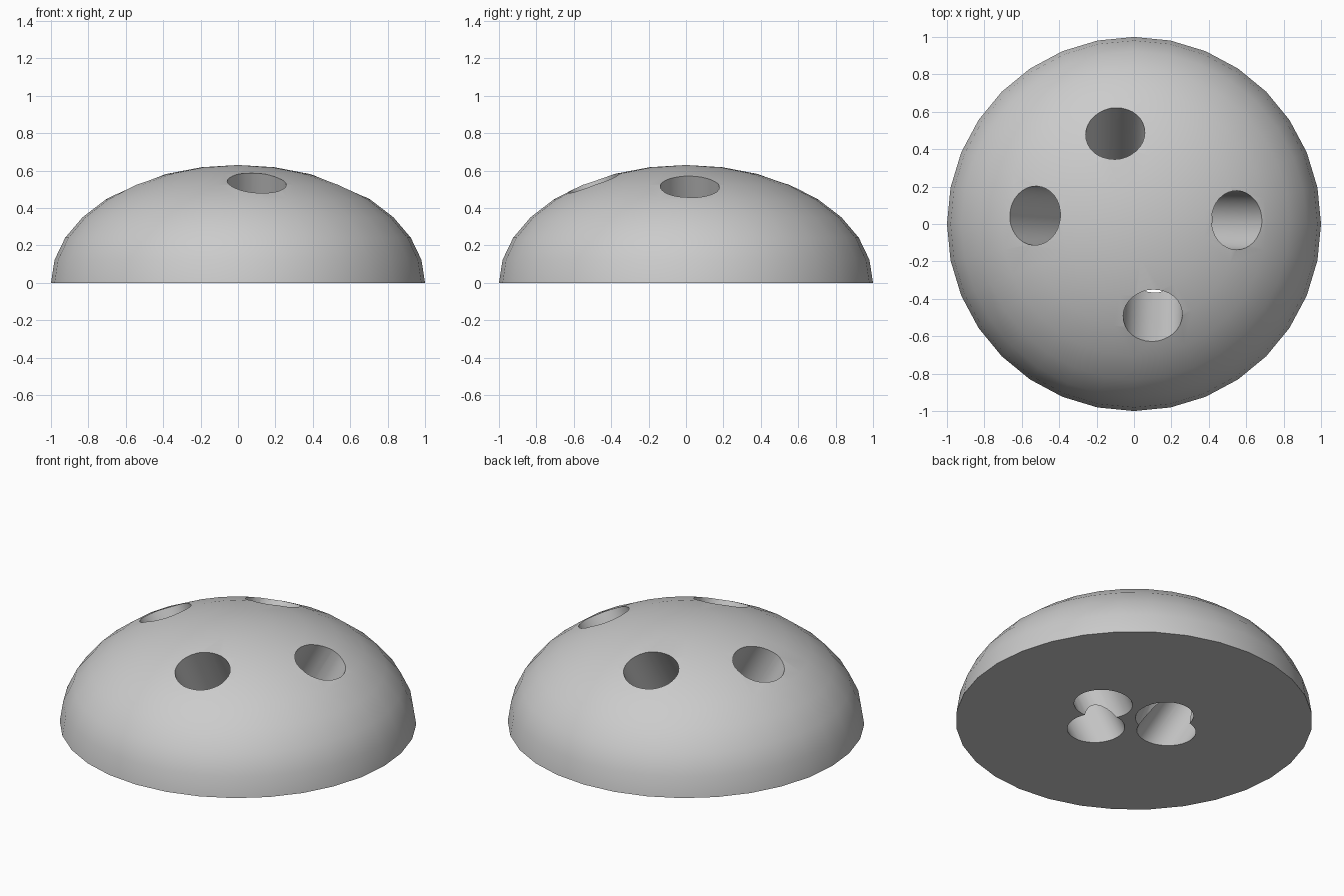
import bpy, bmesh, math
from mathutils import Vector, Matrix

cube = bpy.data.objects.get("Cube")
if cube:
    bpy.data.objects.remove(cube, do_unlink=True)

HEIGHT = 0.63        # vertical squash of the unit hemisphere
HOLE_RADIUS = 0.158

grey = bpy.data.materials.new("plain grey")
grey.use_nodes = True
colour = (0.6, 0.6, 0.6, 1)
grey.diffuse_color = colour
grey.node_tree.nodes["Principled BSDF"].inputs["Base Color"].default_value = colour


def make_object(name, bm):
    mesh = bpy.data.meshes.new(name)
    bm.to_mesh(mesh)
    bm.free()
    obj = bpy.data.objects.new(name, mesh)
    bpy.context.collection.objects.link(obj)
    mesh.materials.append(grey)
    return obj


def make_cutter(name, bottom, top):
    """Round rod through two plan points: on the base and on the dome."""
    low = Vector((*bottom, 0))
    high = Vector((*top, math.sqrt(1 - top[0] ** 2 - top[1] ** 2)))
    axis = (high - low).normalized()
    bm = bmesh.new()
    bmesh.ops.create_cone(bm, cap_ends=True, segments=32, radius1=HOLE_RADIUS,
                          radius2=HOLE_RADIUS, depth=2)
    turn = axis.to_track_quat('Z', 'Y').to_matrix().to_4x4()
    bm.transform(Matrix.Translation((low + high) / 2) @ turn)
    bm.transform(Matrix.Diagonal((1, 1, HEIGHT, 1)))
    return make_object(name, bm)


# Dome: a squashed sphere cut flat at the base
bm = bmesh.new()
bmesh.ops.create_uvsphere(bm, u_segments=32, v_segments=16, radius=1)
bmesh.ops.bisect_plane(bm, geom=bm.verts[:] + bm.edges[:] + bm.faces[:], dist=1e-4,
                       plane_co=(0, 0, 0), plane_no=(0, 0, 1), clear_inner=True)
bmesh.ops.holes_fill(bm, edges=[e for e in bm.edges if e.is_boundary], sides=0)
bm.transform(Matrix.Diagonal((1, 1, HEIGHT, 1)))
bmesh.ops.recalc_face_normals(bm, faces=bm.faces[:])
dome = make_object("dome", bm)
bpy.context.view_layer.objects.active = dome

# Four slanted holes, converging towards the middle of the base
holes = {
    "front_hole": ((0.11, -0.20), (0.10, -0.495)),
    "left_hole": ((0.25, 0.03), (0.555, 0.02)),
    "back_hole": ((-0.105, 0.14), (-0.10, 0.49)),
    "right_hole": ((-0.215, 0.025), (-0.535, 0.045)),
}
for name, (bottom, top) in holes.items():
    cutter = make_cutter(name, bottom, top)
    cutter.hide_render = True
    mod = dome.modifiers.new(name, 'BOOLEAN')
    mod.operation = 'DIFFERENCE'
    mod.solver = 'EXACT'
    mod.object = cutter
    bpy.ops.object.modifier_apply(modifier=mod.name)
    bpy.data.objects.remove(cutter, do_unlink=True)

# Smooth dome and bores with crisp rims
bpy.ops.object.select_all(action='DESELECT')
dome.select_set(True)
bpy.ops.object.shade_smooth_by_angle(angle=math.radians(30))
